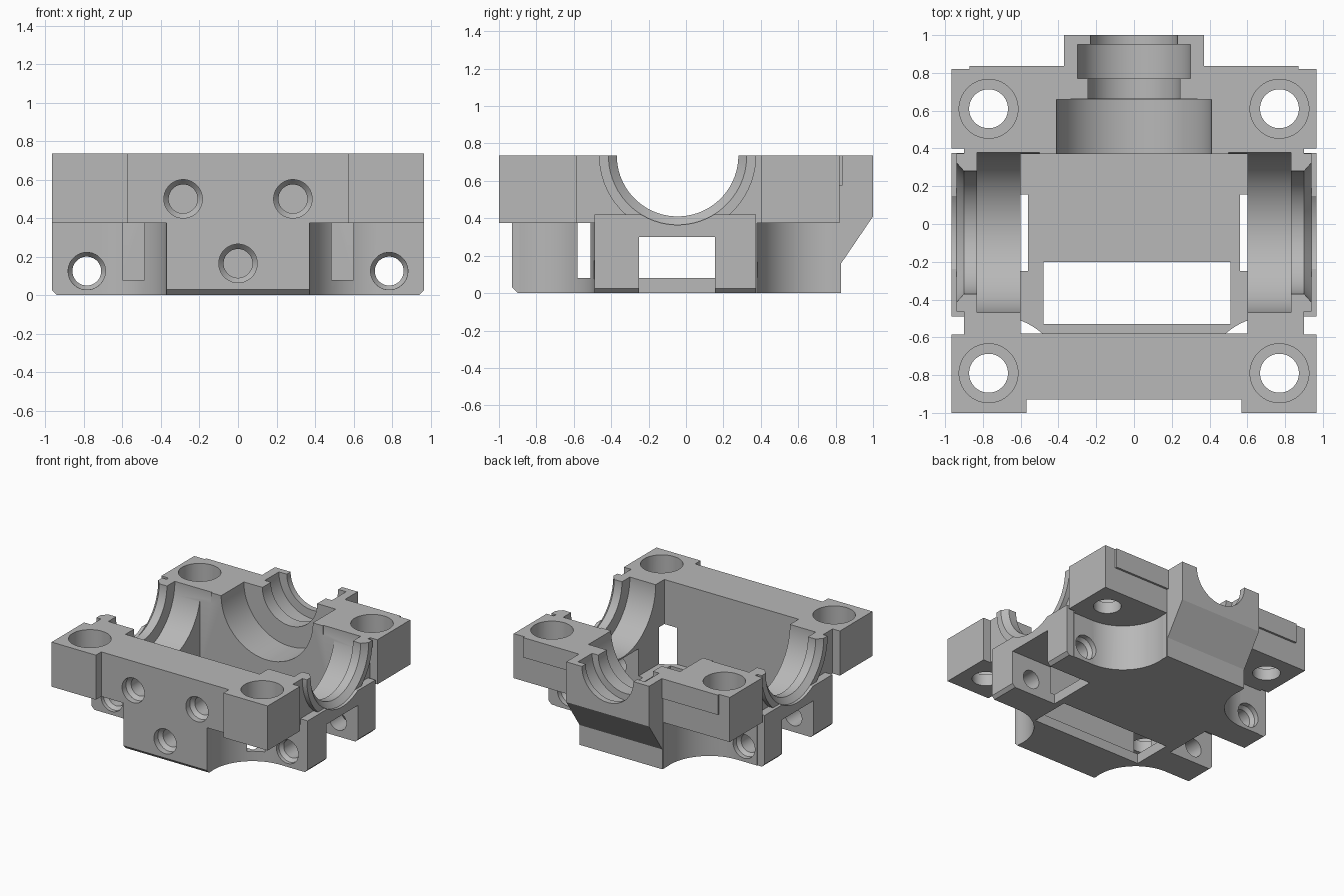
import bpy
import math
from mathutils import Matrix

cube = bpy.data.objects.get("Cube")
if cube:
    bpy.data.objects.remove(cube, do_unlink=True)

grey = bpy.data.materials.new("plain grey")
grey.use_nodes = True
GREY = (0.48, 0.48, 0.48, 1)
grey.diffuse_color = GREY
grey.node_tree.nodes["Principled BSDF"].inputs["Base Color"].default_value = GREY

TOP = 0.735      # split plane
SHELF = 0.375    # underside of the corner lugs
FLOOR = 0.08
SEAT_Y = -0.045  # axis of the two side seats


def new_object(name, verts, faces):
    mesh = bpy.data.meshes.new(name)
    mesh.from_pydata(verts, [], faces)
    obj = bpy.data.objects.new(name, mesh)
    bpy.context.collection.objects.link(obj)
    mesh.materials.append(grey)
    return obj


def loft(name, rings):
    """Close a stack of equal rings into a solid."""
    n = len(rings[0])
    faces = [tuple(reversed(range(n))),
             tuple(range((len(rings) - 1) * n, len(rings) * n))]
    for k in range(len(rings) - 1):
        for i in range(n):
            j = (i + 1) % n
            faces.append((k * n + i, k * n + j, k * n + n + j, k * n + n + i))
    return new_object(name, [v for ring in rings for v in ring], faces)


def box(name, x, y, z):
    corners = [(x[0], y[0]), (x[1], y[0]), (x[1], y[1]), (x[0], y[1])]
    return loft(name, [[(a, b, c) for a, b in corners] for c in z])


def prism(name, yz, x0, x1):
    """Extrude a counter-clockwise yz profile along x."""
    return loft(name, [[(x, y, z) for y, z in yz] for x in (x0, x1)])


def lathe(name, axis, centre, steps, segments=64):
    """Turned solid: steps are (position on axis, radius)."""
    rings = []
    for pos, r in steps:
        ring = []
        for i in range(segments):
            t = math.tau * (i + 0.5) / segments
            a, b = r * math.cos(t), r * math.sin(t)
            u, v = centre
            ring.append({"x": (pos, u + a, v + b),
                         "y": (u + b, pos, v + a),
                         "z": (u + a, v + b, pos)}[axis])
        rings.append(ring)
    return loft(name, rings)


def mirrored(obj):
    other = obj.copy()
    other.data = obj.data.copy()
    other.data.transform(Matrix.Scale(-1, 4, (1, 0, 0)))
    other.data.flip_normals()
    bpy.context.collection.objects.link(other)
    return [obj, other]


housing = box("bearing_housing", (-0.9, 0.9), (-0.93, 0.82), (0, TOP))


def combine(tools, operation):
    for tool in tools:
        mod = housing.modifiers.new("combine", "BOOLEAN")
        mod.operation, mod.solver, mod.object = operation, "EXACT", tool
        bpy.context.view_layer.objects.active = housing
        bpy.ops.object.modifier_apply(modifier=mod.name)
        bpy.data.objects.remove(tool, do_unlink=True)


def add(*tools):
    combine(tools, "UNION")


def cut(*tools):
    combine(tools, "DIFFERENCE")


# Corner lugs, side feet and round collars
add(*mirrored(box("front_lug", (0.57, 0.965), (-1, -0.585), (0, TOP))))
add(*mirrored(box("back_lug", (0.57, 0.965), (0.4, 0.82), (0, TOP))))
add(*mirrored(box("side_foot", (0.62, 0.965), (-0.49, 0.375), (0, 0.42))))
add(*mirrored(lathe("collar", "x", (SEAT_Y, TOP), [(0.8, 0.42), (0.94, 0.42)])))

# Rear nose with sloped underside, and thin rear facing
add(prism("rear_nose", [(0.7, 0), (0.83, 0), (0.83, 0.16), (1, 0.41),
                        (1, TOP), (0.7, TOP)], -0.37, 0.37))
add(box("rear_facing", (-0.87, 0.87), (0.75, 0.837), (0.575, TOP)))
cut(box("top_trim", (-2, 2), (-2, 2), (TOP, 2)))

# Scalloped clearance below each lug
for y, sign in ((-0.84, -1), (0.73, 1)):
    edge = y - sign * 0.35
    cut(*mirrored(lathe("scallop", "z", (0.72, y), [(-0.1, 0.35), (SHELF, 0.35)])))
    cut(*mirrored(box("outer_clearance", (0.72, 1.2),
                      sorted((edge, sign * 1.2)), (-0.1, SHELF))))
    cut(*mirrored(box("end_clearance", (0.372, 1.2),
                      sorted((y + sign * 0.05, sign * 1.2)), (-0.1, SHELF))))

# Inner chamber, floor opening and side windows
cut(box("chamber", (-0.6, 0.6), (-0.58, 0.37), (FLOOR, 1)))
cut(box("floor_opening", (-0.48, 0.51), (-0.53, -0.2), (-0.1, 0.2)))
cut(*mirrored(box("side_window", (0.56, 1.2), (-0.25, 0.155), (-0.1, 0.3))))

# Half-round seats with retaining lips
cut(*mirrored(lathe("side_seat", "x", (SEAT_Y, TOP), [
    (0.5, 0.425), (0.83, 0.425), (0.831, 0.325), (0.9, 0.325),
    (0.94, 0.37), (1.2, 0.37)])))
cut(lathe("rear_seat", "y", (0, TOP), [
    (0.3, 0.41), (0.66, 0.41), (0.661, 0.245), (0.77, 0.245), (0.771, 0.3),
    (0.95, 0.3), (0.951, 0.23), (1.2, 0.23)]))

# Counterbored lug holes
for y in (-0.79, 0.61):
    cut(*mirrored(lathe("lug_hole", "z", (0.77, y), [
        (0.2, 0.103), (0.47, 0.103), (0.471, 0.156), (1, 0.156)], 48)))

# Blind screw holes in the front wall and long ones through the feet
for x, z in ((-0.285, 0.5), (0.285, 0.5), (0, 0.165)):
    cut(lathe("front_screw_hole", "y", (x, z), [
        (-1.1, 0.1), (-0.88, 0.1), (-0.85, 0.075), (-0.7, 0.075)], 32))
cut(*mirrored(lathe("foot_screw_hole", "y", (0.785, 0.125), [
    (-0.6, 0.097), (-0.46, 0.097), (-0.43, 0.075), (0.31, 0.075),
    (0.34, 0.097), (0.5, 0.097)], 32)))

# Bevelled front and foot edges
cut(prism("front_bottom_bevel", [(-1.1, -0.1), (-0.8, -0.1), (-0.96, 0.06),
                                 (-1.1, 0.06)], -0.5, 0.5))
cut(prism("front_top_bevel", [(-0.96, 0.705), (-0.88, 0.785), (-0.96, 0.785)],
          -0.57, 0.57))
for y0, y1 in ((-0.6, -0.25), (0.155, 0.45)):
    cut(*mirrored(loft("foot_bevel", [
        [(0.92, y, -0.02), (1.0, y, -0.02), (1.0, y, 0.06)] for y in (y1, y0)])))

bpy.ops.object.select_all(action="DESELECT")
housing.select_set(True)
bpy.context.view_layer.objects.active = housing
bpy.ops.object.shade_smooth_by_angle(angle=math.radians(25))
